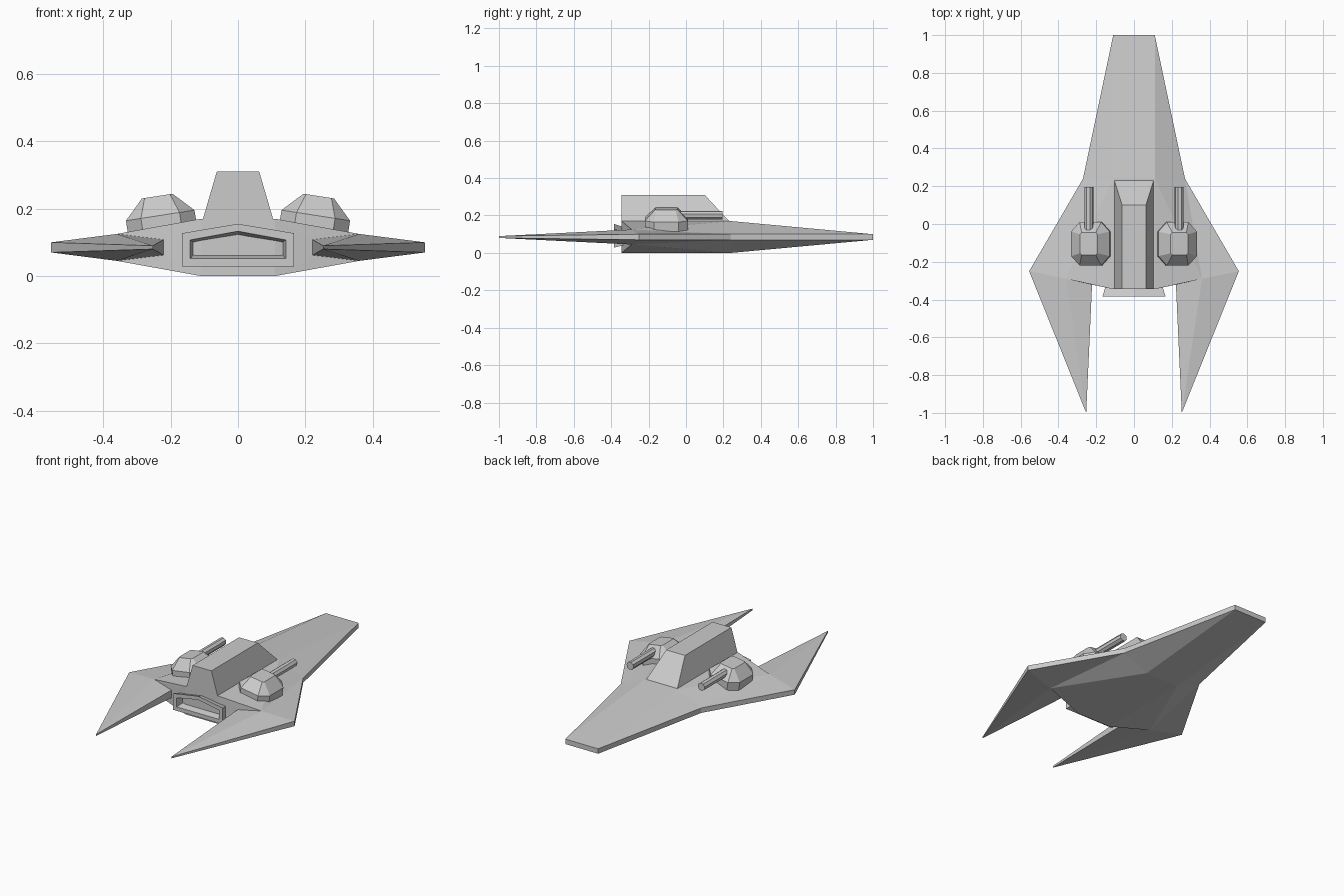
import bpy, bmesh
from math import radians, pi
from mathutils import Matrix, Vector

if "Cube" in bpy.data.objects:
    bpy.data.objects.remove(bpy.data.objects["Cube"])


def make(name, verts, faces, mirror=(False, False, False), loc=(0, 0, 0)):
    bm = bmesh.new()
    vs = [bm.verts.new(v) for v in verts]
    for f in faces:
        bm.faces.new([vs[i] for i in f])
    bmesh.ops.recalc_face_normals(bm, faces=bm.faces)
    me = bpy.data.meshes.new(name)
    bm.to_mesh(me)
    bm.free()
    ob = bpy.data.objects.new(name, me)
    bpy.context.collection.objects.link(ob)
    ob.location = loc
    if any(mirror):
        m = ob.modifiers.new("mirror", 'MIRROR')
        m.use_axis = mirror
        m.merge_threshold = 0.0005
    return ob


def loft(name, rings, mirror=(False, False, False), cap_start=True):
    """Skin equal-length closed rings, capping the ends."""
    n = len(rings[0])
    verts = [v for r in rings for v in r]
    faces = [(k*n + i, k*n + (i+1) % n, (k+1)*n + (i+1) % n, (k+1)*n + i)
             for k in range(len(rings) - 1) for i in range(n)]
    faces.append(range(len(verts) - n, len(verts)))
    if cap_start:
        faces.append(range(n))
    return make(name, verts, faces, mirror)


# Hull: one quarter, mirrored left-right and top-bottom about mid height
P = dict(a=(0, 1, .015), b=(.11, 1, .015), c=(.11, .24, .085), o=(0, .24, .085),
         d=(.27, .24, .015), e=(.555, -.25, .015), f=(.36, -.29, .04),
         g=(.11, -.345, .085), h=(0, -.345, .085), t=(.253, -1, .005),
         i=(.222, -.321, .023))
for k in "abdetigh":                      # matching points on the mid plane
    P[k.upper()] = (P[k][0], P[k][1], 0)
keys = list(P)
hull_faces = ["abco", "bdc", "ocgh", "cdf", "cfg", "def", "etf", "fti",
              "abBA", "bdDB", "deED", "etTE", "tiIT", "gfi", "giIG", "hgGH"]
make("hull", list(P.values()), [[keys.index(c) for c in f] for f in hull_faces],
     (True, False, True), (0, 0, .085))


# Raised spine with sloping sides and front
def rect(w, y0, y1, z):
    return [(-w, y0, z), (w, y0, z), (w, y1, z), (-w, y1, z)]


loft("spine", [rect(.107, -.345, .24, .16), rect(.063, -.345, .10, .31)])


# Flared engine nozzle with a recessed opening
def vent(w, z0, z1, z2, y):
    return [(-w, y, z0), (w, y, z0), (w, y, z1), (0, y, z2), (-w, y, z1)]


loft("engine_nozzle", [vent(.142, .05, .108, .127, -.30),
                       vent(.167, .028, .127, .155, -.385),
                       vent(.142, .052, .107, .133, -.385),
                       vent(.132, .063, .10, .121, -.335)])

# Gun turrets, tilted to sit on the sloping hull
tilt = Matrix.Translation((.231, -.105, .18)) @ Matrix.Rotation(radians(8.8), 4, 'Y')


def octagon(w, l, cx, cy, z):
    pts = [(w-cx, -l), (w, cy-l), (w, l-cy), (w-cx, l),
           (cx-w, l), (-w, l-cy), (-w, cy-l), (cx-w, -l)]
    return [tilt @ Vector((x, y, z)) for x, y in pts]


loft("gun_turrets", [octagon(.103, .115, .045, .05, -.05),
                     octagon(.103, .115, .045, .05, 0),
                     octagon(.046, .06, .008, .01, .058)], (True, False, False))

# Gun barrels
bm = bmesh.new()
bmesh.ops.create_cone(bm, cap_ends=True, segments=8, radius1=.024, radius2=.024, depth=.26,
                      matrix=Matrix.Translation((.239, .065, .202))
                      @ Matrix.Rotation(radians(8.8), 4, 'Y')
                      @ Matrix.Rotation(pi/2, 4, 'X') @ Matrix.Rotation(pi/8, 4, 'Z'))
me = bpy.data.meshes.new("gun_barrels")
bm.to_mesh(me)
bm.free()
barrels = bpy.data.objects.new("gun_barrels", me)
bpy.context.collection.objects.link(barrels)
barrels.modifiers.new("mirror", 'MIRROR')
